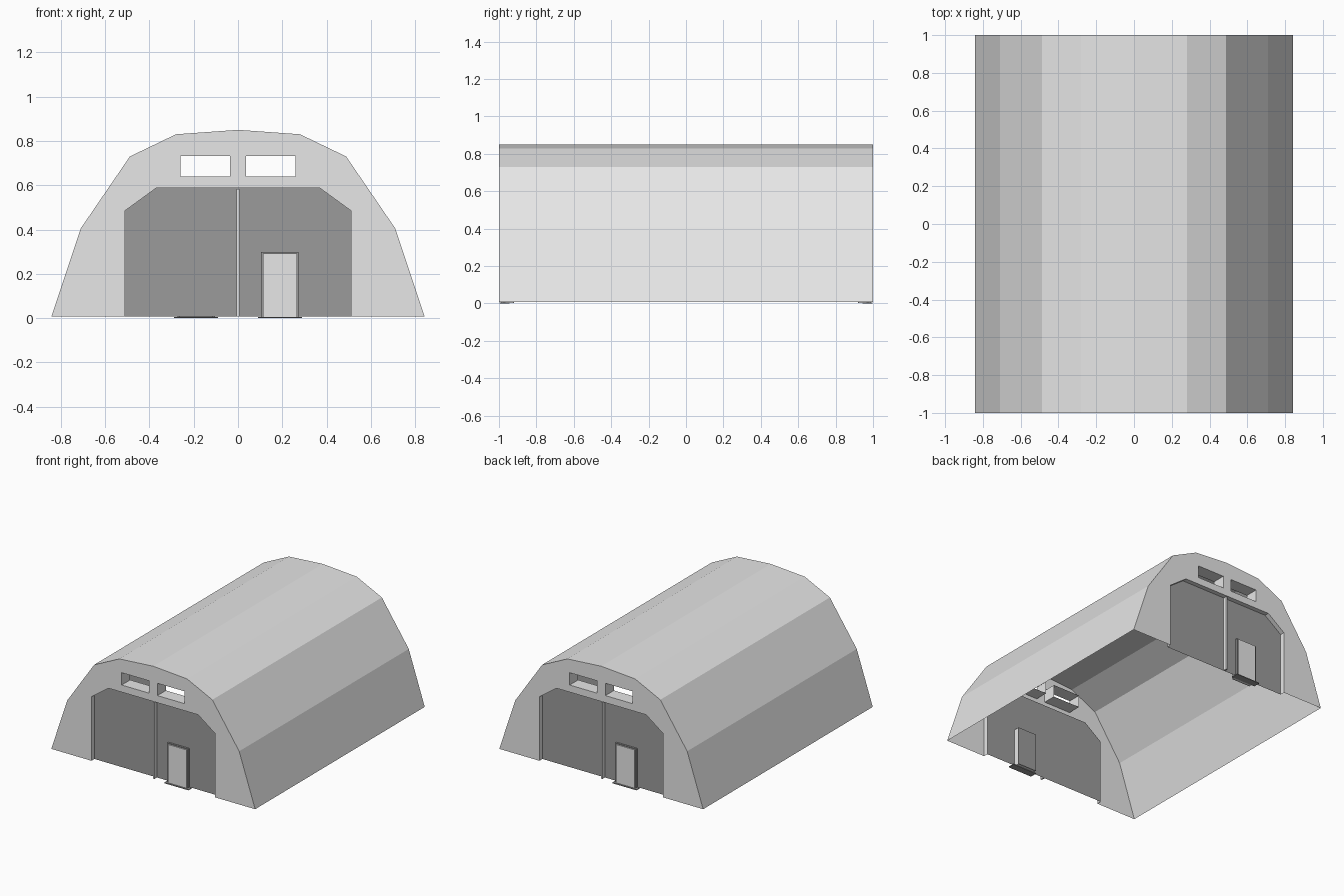
import bpy, bmesh
from math import pi
from mathutils import Matrix

if "Cube" in bpy.data.objects:
    bpy.data.objects.remove(bpy.data.objects["Cube"])


def material(name, v):
    m = bpy.data.materials.new(name)
    m.diffuse_color = (v, v, v, 1)
    m.use_nodes = True
    m.node_tree.nodes["Principled BSDF"].inputs["Base Color"].default_value = m.diffuse_color
    return m


LIGHT = material("light grey", 0.8)
DARK = material("dark grey", 0.33)


def finish(bm, name, mat, turned=False):
    if turned:
        bmesh.ops.transform(bm, matrix=Matrix.Rotation(pi, 4, 'Z'), verts=bm.verts)
    me = bpy.data.meshes.new(name)
    bm.to_mesh(me)
    bm.free()
    me.materials.append(mat)
    ob = bpy.data.objects.new(name, me)
    bpy.context.collection.objects.link(ob)


def strip(bm, pts, y0, y1, closed=False):
    """Sheet swept along y from an xz profile."""
    a = [bm.verts.new((x, y0, z)) for x, z in pts]
    b = [bm.verts.new((x, y1, z)) for x, z in pts]
    n = len(pts)
    for i in range(n if closed else n - 1):
        j = (i + 1) % n
        bm.faces.new((a[i], a[j], b[j], b[i]))


def box(name, mat, x0, x1, y0, y1, z0, z1, turned):
    bm = bmesh.new()
    bmesh.ops.create_cube(bm, size=1)
    for v in bm.verts:
        v.co = ((x0 + x1) / 2 + v.co.x * (x1 - x0),
                (y0 + y1) / 2 + v.co.y * (y1 - y0),
                (z0 + z1) / 2 + v.co.z * (z1 - z0))
    finish(bm, name, mat, turned)


def mirrored(half):
    """Left half profile (ending at the middle) to a full profile."""
    return half + [(-x, z) for x, z in reversed(half) if x != 0]


ARCH = mirrored([(-0.842, 0.008), (-0.71, 0.405), (-0.488, 0.73), (-0.28, 0.83), (0, 0.85)])
OPENING = mirrored([(-0.51, 0.008), (-0.51, 0.485), (-0.37, 0.587)])
WINDOWS = [[(x, 0.64), (x + 0.225, 0.64), (x + 0.225, 0.732), (x, 0.732)]
           for x in (-0.26, 0.035)]
WALL, DOOR, SLEEVE = -1.0, -0.965, -0.9

# roof shell
bm = bmesh.new()
strip(bm, ARCH, -1, 1)
bmesh.ops.reverse_faces(bm, faces=bm.faces) if bm.faces[:][0].normal.x > 0 else None
bm.normal_update()
for f in bm.faces:
    if f.normal.z < 0:
        f.normal_flip()
finish(bm, "roof_shell", LIGHT)

for end, turned in (("front", False), ("back", True)):
    # end wall with gate opening and two window holes
    bm = bmesh.new()
    edges = []
    for loop in [ARCH + OPENING[::-1]] + WINDOWS:
        vs = [bm.verts.new((x, WALL, z)) for x, z in loop]
        edges += [bm.edges.new((vs[i - 1], vs[i])) for i in range(len(vs))]
    bmesh.ops.triangle_fill(bm, edges=edges, use_beauty=True)
    bm.normal_update()
    for f in bm.faces:
        if f.normal.y > 0:
            f.normal_flip()
    bmesh.ops.dissolve_limit(bm, angle_limit=0.01, verts=bm.verts, edges=bm.edges)
    finish(bm, end + "_wall", LIGHT, turned)

    # gate reveal and window sleeves
    bm = bmesh.new()
    strip(bm, OPENING, WALL, DOOR)
    for w in WINDOWS:
        strip(bm, w[::-1], WALL, SLEEVE, True)
    finish(bm, end + "_reveals", LIGHT, turned)

    # two gate leaves
    for side, s in (("left", 1), ("right", -1)):
        bm = bmesh.new()
        pts = [(s * x, z) for x, z in OPENING[:3] + [(0, 0.587), (0, 0.008)]]
        f = bm.faces.new([bm.verts.new((x, DOOR, z)) for x, z in pts])
        f.normal_update()
        if f.normal.y > 0:
            f.normal_flip()
        finish(bm, f"{end}_gate_{side}", DARK, turned)

    # centre strip, small door with dark inner face, sill
    box(end + "_gate_strip", LIGHT, -0.006, 0.006, -0.995, -0.966, 0.008, 0.582, turned)
    box(end + "_small_door_frame", DARK, 0.104, 0.274, -0.98, -0.966, 0.003, 0.298, turned)
    box(end + "_small_door", LIGHT, 0.112, 0.266, -0.988, -0.925, 0.003, 0.292, turned)
    box(end + "_small_door_inner_face", DARK, 0.112, 0.266, -0.925, -0.92, 0.003, 0.292, turned)
    box(end + "_sill", DARK, 0.09, 0.29, -0.998, -0.945, 0.0, 0.006, turned)
